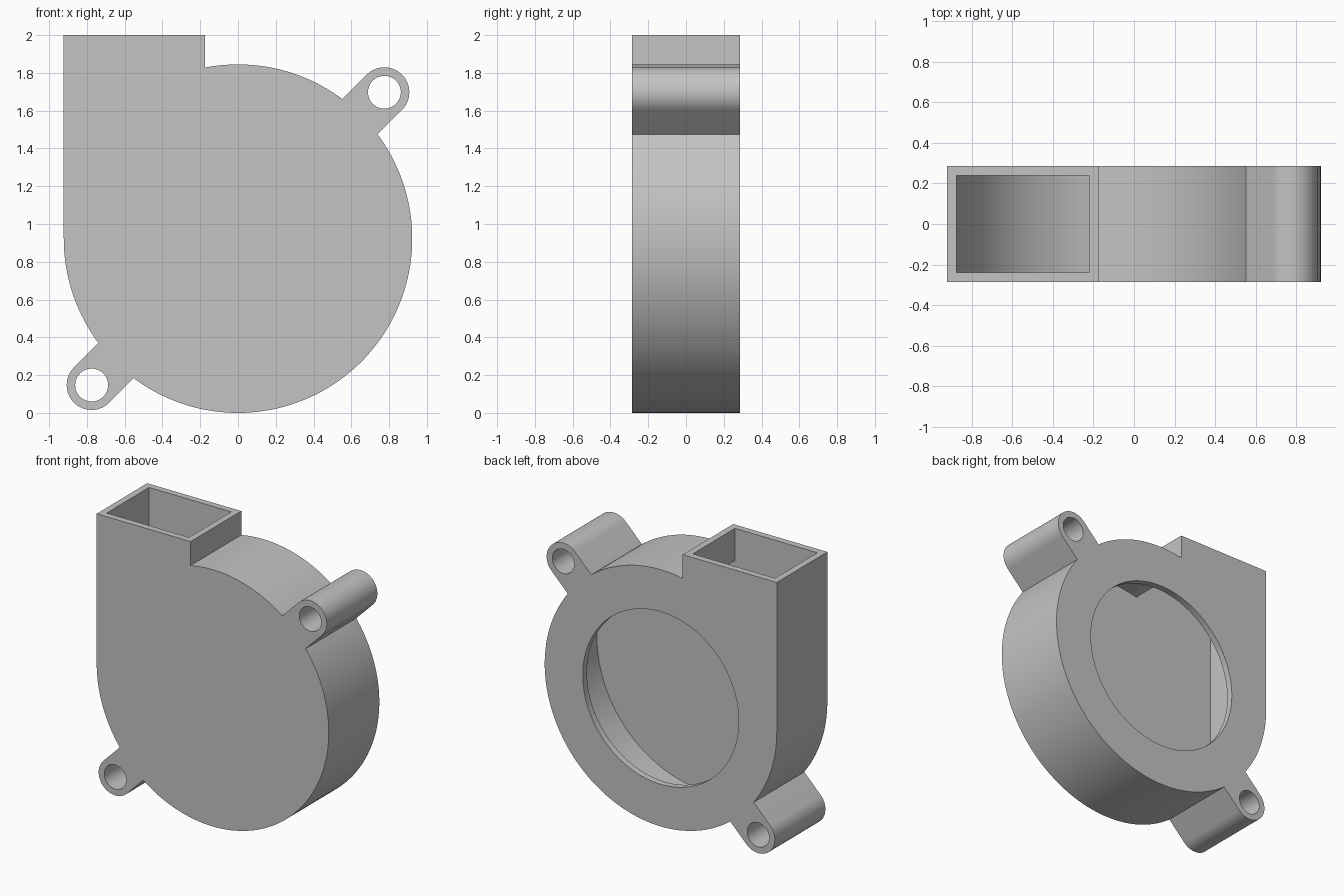
import bpy, bmesh, math
from math import cos, sin, pi

if "Cube" in bpy.data.objects:
    bpy.data.objects.remove(bpy.data.objects["Cube"])

R = 0.9225        # outer scroll radius, also the height of its centre
WALL = 0.047
HALF = 0.287      # half depth
LUG = 0.775       # lug offset from the centre along x and z

grey = bpy.data.materials.new("light_grey")
grey.use_nodes = True
grey.diffuse_color = (0.55, 0.55, 0.55, 1)
grey.node_tree.nodes["Principled BSDF"].inputs["Base Color"].default_value = (0.55, 0.55, 0.55, 1)


def prism(name, outline, y0, y1):
    """Extrude an x-z outline from y0 to y1."""
    bm = bmesh.new()
    face = bm.faces.new([bm.verts.new((x, y0, z)) for x, z in outline])
    new = bmesh.ops.extrude_face_region(bm, geom=[face])["geom"]
    bmesh.ops.translate(bm, vec=(0, y1 - y0, 0),
                        verts=[g for g in new if isinstance(g, bmesh.types.BMVert)])
    bmesh.ops.recalc_face_normals(bm, faces=bm.faces)
    mesh = bpy.data.meshes.new(name)
    bm.to_mesh(mesh)
    bm.free()
    mesh.materials.append(grey)
    obj = bpy.data.objects.new(name, mesh)
    bpy.context.collection.objects.link(obj)
    return obj


def arc(cx, cz, r, a0, a1, n):
    return [(cx + r * cos(a0 + (a1 - a0) * i / n), cz + r * sin(a0 + (a1 - a0) * i / n))
            for i in range(n + 1)]


def scroll(r, duct_x, top):
    """Round housing that runs into a straight duct on one side."""
    return arc(0, R, r, math.acos(duct_x / r), -pi, 128) + [(-r, top), (duct_x, top)]


def circle(cx, cz, r, n):
    return arc(cx, cz, r, 0, 2 * pi, n)[:-1]


def combine(target, tool, operation):
    """Apply a boolean and discard the tool."""
    tool.hide_render = True
    mod = target.modifiers.new("cut", "BOOLEAN")
    mod.object, mod.operation, mod.solver = tool, operation, "EXACT"
    graph = bpy.context.evaluated_depsgraph_get()
    mesh = bpy.data.meshes.new_from_object(target.evaluated_get(graph))
    target.modifiers.clear()
    target.data = mesh
    bpy.data.objects.remove(tool)


# Outer shell with its duct
housing = prism("blower_housing", scroll(R, -0.175, 2.0), -HALF, HALF)

# Two mounting lugs on opposite corners
for s in (1, -1):
    a = pi / 4 if s > 0 else -3 * pi / 4
    root = 0.63
    half_w = 0.132
    lug = arc(s * LUG, R + s * LUG, half_w, a - pi / 2, a + pi / 2, 32)
    for side in (1, -1):
        b = a + side * pi / 2
        lug.append((s * root + half_w * cos(b), R + s * root + half_w * sin(b)))
    combine(housing, prism("mounting_lug", lug, -HALF, HALF), "UNION")

# Hollow interior, open at the outlet
combine(housing, prism("cavity_cutter", scroll(R - WALL, -0.175 - WALL, 2.2),
                       -HALF + WALL, HALF - WALL), "DIFFERENCE")

# Round intake through the back wall
combine(housing, prism("intake_cutter", circle(0, R, 0.62, 96), 0, HALF + 0.1), "DIFFERENCE")

# Screw holes
for s in (1, -1):
    combine(housing, prism("screw_cutter", circle(s * LUG, R + s * LUG, 0.087, 48),
                           -HALF - 0.1, HALF + 0.1), "DIFFERENCE")

bpy.ops.object.select_all(action="DESELECT")
housing.select_set(True)
bpy.context.view_layer.objects.active = housing
bpy.ops.object.shade_smooth_by_angle(angle=math.radians(30))
